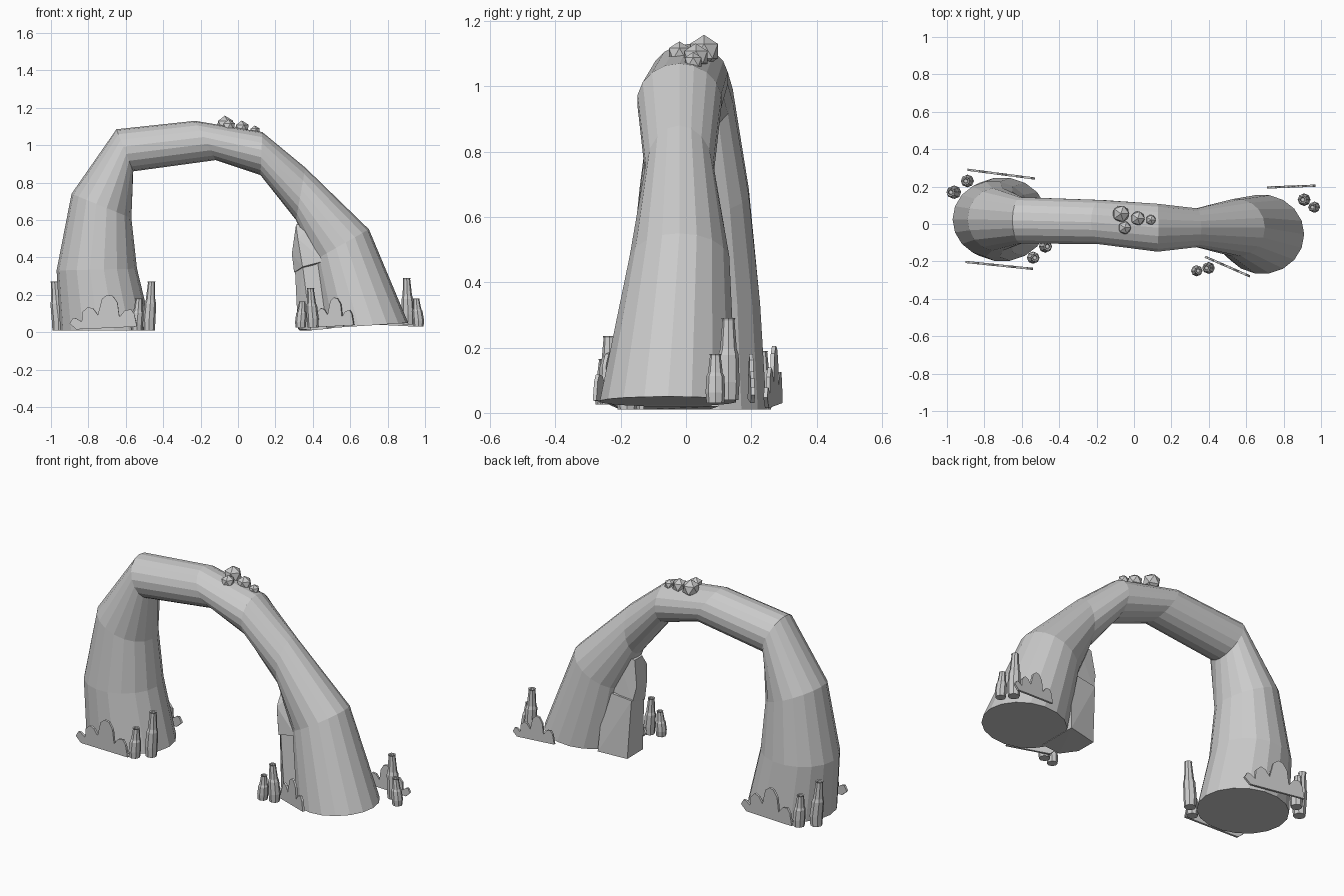
import bpy, bmesh, math
from mathutils import Vector, Matrix


def finish(bm, name):
    bmesh.ops.recalc_face_normals(bm, faces=bm.faces)
    me = bpy.data.meshes.new(name)
    bm.to_mesh(me)
    bm.free()
    ob = bpy.data.objects.new(name, me)
    bpy.context.collection.objects.link(ob)
    return ob


def loft(name, rings):
    """Skin closed rings of points and cap both ends."""
    bm = bmesh.new()
    loops = [[bm.verts.new(p) for p in ring] for ring in rings]
    n = len(loops[0])
    for a, b in zip(loops, loops[1:]):
        for i in range(n):
            j = (i + 1) % n
            bm.faces.new((a[i], a[j], b[j], b[i]))
    bm.faces.new(loops[0])
    bm.faces.new(loops[-1])
    return finish(bm, name)


def hull(name, pts):
    bm = bmesh.new()
    for p in pts:
        bm.verts.new(p)
    bmesh.ops.convex_hull(bm, input=bm.verts)
    return finish(bm, name)


# Main rock arch: outer x, outer z, inner x, inner z, centre y, half depth
sections = [
    (-0.95, 0.01, -0.46, 0.01, 0.025, 0.225),
    (-0.97, 0.33, -0.54, 0.34, 0.025, 0.205),
    (-0.89, 0.74, -0.57, 0.61, 0.025, 0.17),
    (-0.65, 1.085, -0.56, 0.86, 0.02, 0.125),
    (-0.23, 1.13, -0.12, 0.92, 0.01, 0.12),
    (0.13, 1.07, 0.12, 0.84, -0.02, 0.13),
    (0.36, 0.88, 0.31, 0.60, -0.02, 0.105),
    (0.70, 0.55, 0.40, 0.38, -0.02, 0.155),
    (0.91, 0.05, 0.46, 0.02, -0.055, 0.212),
]
SIDES = 18
rings = []
for ox, oz, ix, iz, cy, hy in sections:
    out, inn = Vector((ox, cy, oz)), Vector((ix, cy, iz))
    mid, half = (out + inn) / 2, (out - inn) / 2
    rings.append([mid + half * math.cos(t) + Vector((0, hy * math.sin(t), 0))
                  for t in (2 * math.pi * k / SIDES for k in range(SIDES))])
loft("rock_arch", rings)

# Buttress under the right limb: a post with an overhanging head
hull("buttress_post", [(0.32, -0.06, 0.02), (0.39, -0.13, 0.01), (0.50, -0.13, 0.02),
                       (0.33, 0.07, 0.01), (0.50, 0.10, 0.02),
                       (0.305, -0.05, 0.33), (0.345, -0.10, 0.36), (0.46, -0.10, 0.37),
                       (0.31, 0.06, 0.35), (0.48, 0.07, 0.37)])
hull("buttress_head", [(0.30, -0.05, 0.32), (0.345, -0.12, 0.35), (0.46, -0.13, 0.38),
                       (0.31, 0.05, 0.34), (0.47, 0.06, 0.38),
                       (0.288, -0.05, 0.42), (0.29, 0.04, 0.43),
                       (0.32, -0.10, 0.50), (0.31, -0.04, 0.575), (0.31, 0.03, 0.575),
                       (0.42, -0.07, 0.60), (0.42, 0.04, 0.60)])

# Flat fan corals: lobed outline (0..1 wide), thin slab between two ground points
FAN = [(0.10, 0), (0, 0.17), (0.05, 0.33), (0.10, 0.32), (0.18, 0.22), (0.19, 0.5),
       (0.27, 0.65), (0.35, 0.6), (0.42, 0.42), (0.48, 0.88), (0.56, 1), (0.64, 0.97),
       (0.71, 0.78), (0.74, 0.36), (0.82, 0.55), (0.91, 0.58), (0.96, 0.45), (1, 0.08)]


def fan(name, a, b, z, h):
    a, b = Vector((*a, z)), Vector((*b, z))
    d = b - a
    side = Vector((-d.y, d.x, 0)).normalized() * 0.006
    loft(name, [[a + d * u + Vector((0, 0, h * v)) + side * s for u, v in FAN]
                for s in (-1, 1)])


fan("fan_left_front", (-0.90, -0.203), (-0.54, -0.24), 0.015, 0.185)
fan("fan_left_back", (-0.53, 0.243), (-0.89, 0.29), 0.015, 0.19)
fan("fan_right_front", (0.38, -0.175), (0.62, -0.28), 0.025, 0.16)
fan("fan_right_back", (0.97, 0.205), (0.71, 0.195), 0.03, 0.15)


# Tube corals: slightly bent tapered stalks with a hollow tip
def tube(name, x, y, z, h, r, lean):
    prof = [(0, 0.9, 0), (0.22, 1.0, 0), (0.55, 0.92, 0.5), (0.62, 0.75, 0.6),
            (0.97, 0.55, 1), (1, 0.62, 1), (0.99, 0.4, 1), (0.9, 0.3, 0.95)]
    loft(name, [[(x + lean * s + r * f * math.cos(t), y + r * f * math.sin(t), z + h * v)
                 for t in (math.pi * k / 4 for k in range(8))] for v, f, s in prof])


for i, spec in enumerate([
    (-0.54, -0.18, 0.01, 0.17, 0.033, 0.010), (-0.475, -0.12, 0.01, 0.26, 0.034, 0.012),
    (-0.96, 0.17, 0.01, 0.26, 0.036, -0.02), (-0.89, 0.23, 0.01, 0.18, 0.034, -0.010),
    (0.335, -0.25, 0.025, 0.14, 0.030, 0.008), (0.40, -0.235, 0.025, 0.21, 0.032, -0.012),
    (0.91, 0.13, 0.04, 0.25, 0.034, -0.008), (0.965, 0.09, 0.03, 0.15, 0.030, -0.012),
]):
    tube(f"tube_coral_{i + 1}", *spec)

# Faceted nodules on the crown
for i, (x, y, z, r) in enumerate([(-0.07, 0.055, 1.108, 0.05), (0.02, 0.03, 1.09, 0.042),
                                  (0.09, 0.022, 1.075, 0.03), (-0.05, -0.02, 1.10, 0.038)]):
    bm = bmesh.new()
    bmesh.ops.create_icosphere(bm, subdivisions=1, radius=r,
                               matrix=Matrix.Translation((x, y, z)))
    finish(bm, f"crown_nodule_{i + 1}")
